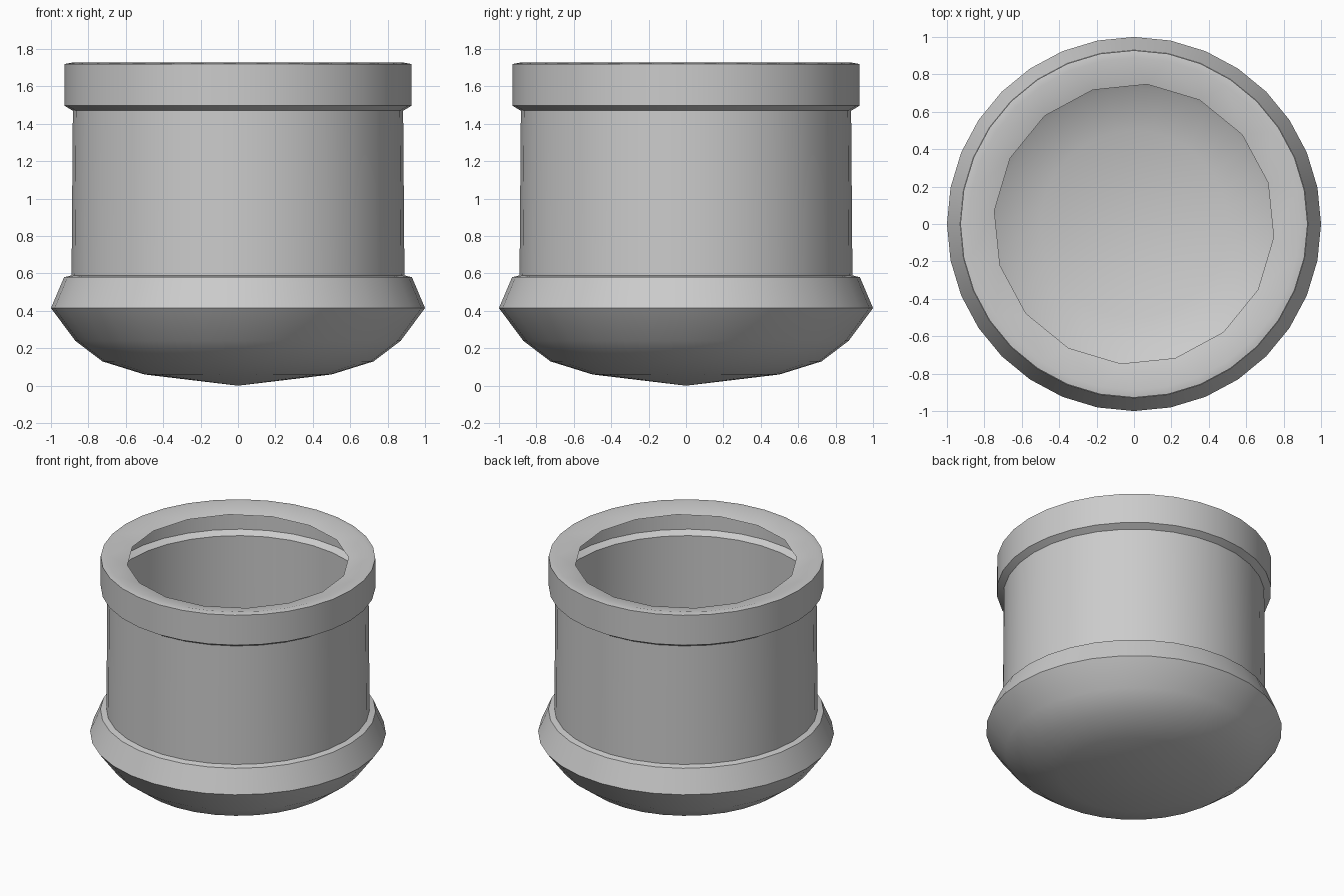
import bpy
import bmesh
from math import cos, sin, pi, radians

if "Cube" in bpy.data.objects:
    bpy.data.objects.remove(bpy.data.objects["Cube"])


def ring(bm, r, z, n, offset=0.0):
    return [bm.verts.new((r * cos(offset + 2 * pi * i / n),
                          r * sin(offset + 2 * pi * i / n), z)) for i in range(n)]


def finish(bm, name):
    mesh = bpy.data.meshes.new(name)
    bm.to_mesh(mesh)
    bm.free()
    obj = bpy.data.objects.new(name, mesh)
    bpy.context.collection.objects.link(obj)
    bpy.ops.object.select_all(action='DESELECT')
    obj.select_set(True)
    bpy.context.view_layer.objects.active = obj
    bpy.ops.object.shade_smooth_by_angle(angle=radians(30))
    return obj


# Thin-walled pot: domed base, flared collar, straight body, raised rim
SIDES = 32
profile = [(0.5, 0.06), (0.725, 0.13), (0.87, 0.24), (1.0, 0.415),
           (0.93, 0.58), (0.89, 0.59), (0.883, 1.47), (0.928, 1.497),
           (0.928, 1.72), (0.888, 1.727)]
bm = bmesh.new()
rings = [ring(bm, r, z, SIDES) for r, z in profile]
for a, b in zip(rings, rings[1:]):
    for i in range(SIDES):
        j = (i + 1) % SIDES
        bm.faces.new((a[i], a[j], b[j], b[i]))
bottom = bm.verts.new((0, 0, 0))
for i in range(SIDES):
    bm.faces.new((bottom, rings[0][(i + 1) % SIDES], rings[0][i]))

# Inward-sloping lip from the 32-sided rim to the rotated 16-sided mouth
mouth = ring(bm, 0.75, 1.69, SIDES // 2, radians(-5.4))
rim = rings[-1]
for k in range(SIDES // 2):
    k2 = (k + 1) % (SIDES // 2)
    a, b, c = rim[2 * k], rim[2 * k + 1], rim[(2 * k + 2) % SIDES]
    bm.faces.new((a, b, mouth[k]))
    bm.faces.new((b, mouth[k2], mouth[k]))
    bm.faces.new((b, c, mouth[k2]))
finish(bm, "pot")
